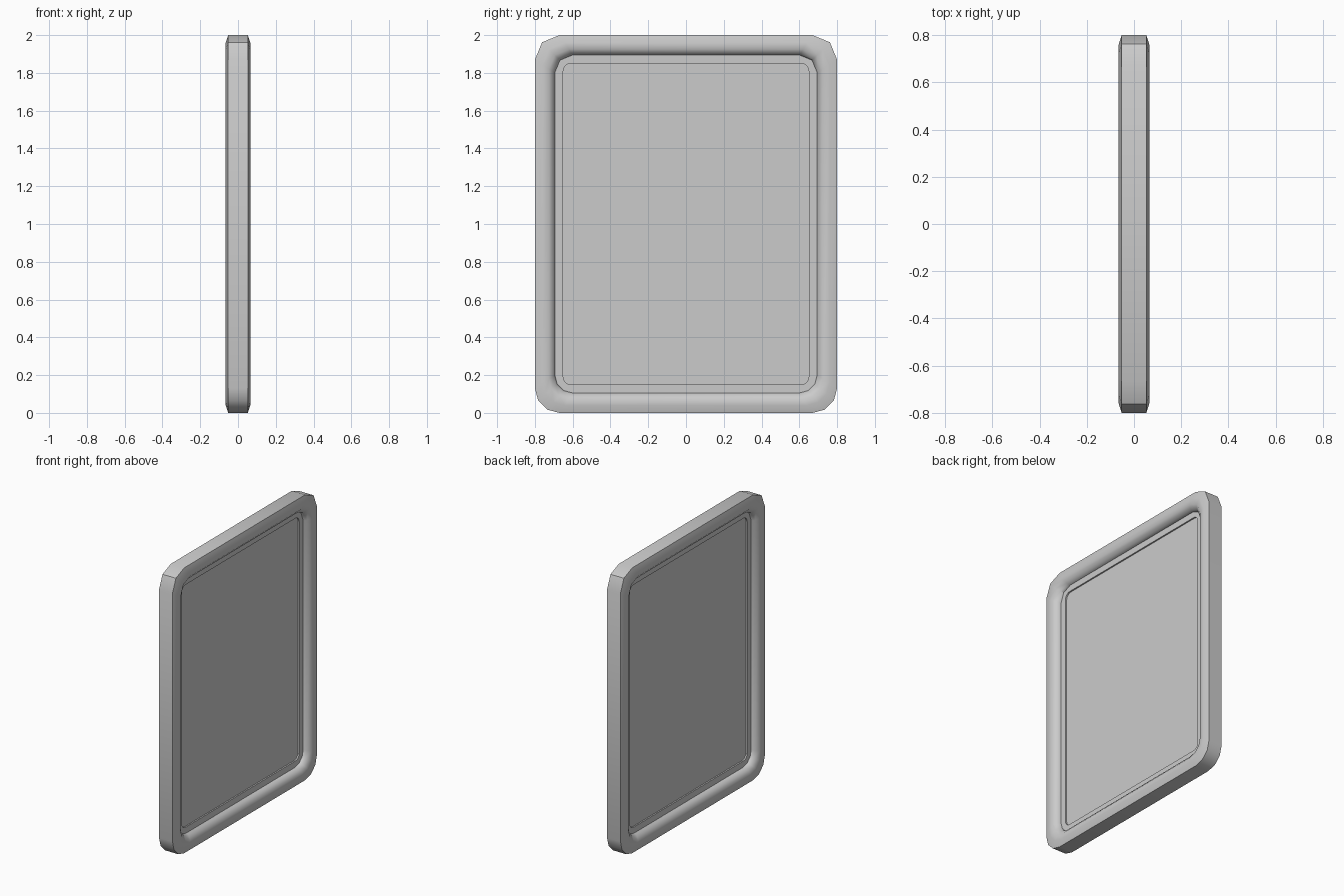
import bpy, bmesh, math

if "Cube" in bpy.data.objects:
    bpy.data.objects.remove(bpy.data.objects["Cube"])

HALF_W, HALF_H = 0.8, 1.0


def ring(bm, inset, radius, x, segs):
    """Rounded rectangle of vertices in the YZ plane; segs = (top, bottom) corner steps."""
    w, h = HALF_W - inset - radius, HALF_H - inset - radius
    verts = []
    for i, (sy, sz) in enumerate(((1, 1), (-1, 1), (-1, -1), (1, -1))):
        n = segs[0] if sz > 0 else segs[1]
        for k in range(n + 1):
            a = math.pi / 2 * (i + k / n)
            verts.append(bm.verts.new((x, sy * w + radius * math.cos(a),
                                       1 + sz * h + radius * math.sin(a))))
    return verts


def loft(name, sections, segs, closed):
    """Skin a series of rings; either close the section or cap both ends."""
    bm = bmesh.new()
    rings = [ring(bm, i, r, x, segs) for i, r, x in sections]
    pairs = list(zip(rings, rings[1:]))
    if closed:
        pairs.append((rings[-1], rings[0]))
    else:
        bm.faces.new(rings[0])
        bm.faces.new(rings[-1])
    for a, b in pairs:
        for k in range(len(a)):
            j = (k + 1) % len(a)
            bm.faces.new((a[k], a[j], b[j], b[k]))
    bmesh.ops.recalc_face_normals(bm, faces=bm.faces)
    mesh = bpy.data.meshes.new(name)
    bm.to_mesh(mesh)
    bm.free()
    obj = bpy.data.objects.new(name, mesh)
    bpy.context.collection.objects.link(obj)
    bpy.context.view_layer.objects.active = obj
    bpy.ops.object.select_all(action='DESELECT')
    obj.select_set(True)
    bpy.ops.object.shade_smooth_by_angle(angle=math.radians(40))
    return obj


def both_sides(half):
    """Mirror a half section across the middle plane x = 0."""
    return half + [(i, r, -x) for i, r, x in reversed(half)]


# Rounded moulding around the edge: (inset, corner radius, x)
moulding = [(0.107, 0.09, 0.018), (0.100, 0.095, 0.042), (0.075, 0.105, 0.063),
            (0.040, 0.12, 0.065), (0.0, 0.13, 0.052)]
loft("frame", both_sides(moulding), (2, 3), True)

# Panel with a raised lip around a shallow recess on each face
panel = [(0.15, 0.04, 0.01), (0.15, 0.04, 0.02), (0.10, 0.09, 0.02)]
loft("panel", both_sides(panel), (4, 4), False)
